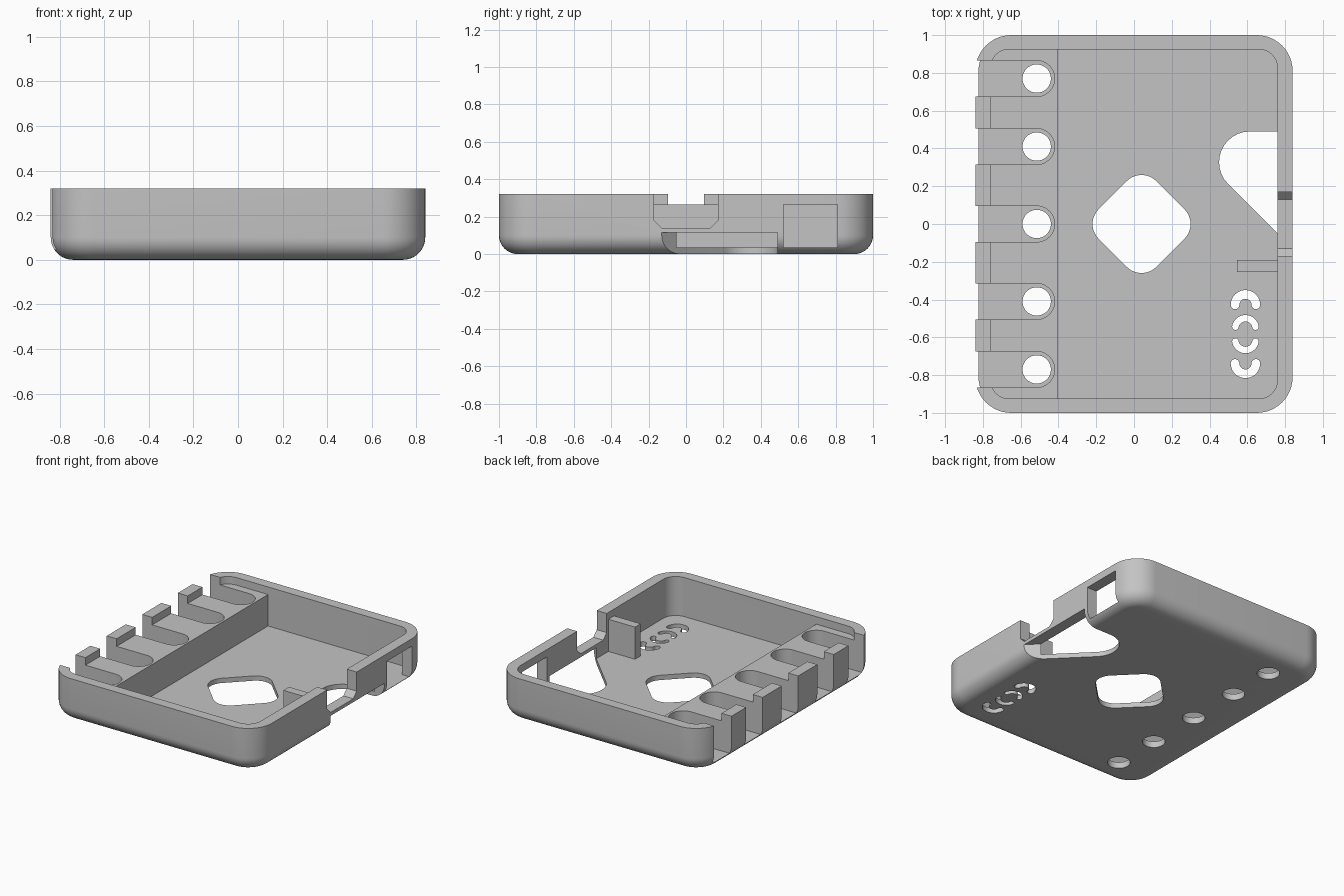
import bpy, bmesh, math
from mathutils import Vector

if "Cube" in bpy.data.objects:
    bpy.data.objects.remove(bpy.data.objects["Cube"])

gray = bpy.data.materials.new("plain gray")
gray.use_nodes = True
gray.diffuse_color = (0.55, 0.55, 0.55, 1)
gray.node_tree.nodes["Principled BSDF"].inputs["Base Color"].default_value = (0.55, 0.55, 0.55, 1)


def rounded(corners, steps=12):
    """Outline through corners (x, y, radius), each corner rounded."""
    out = []
    n = len(corners)
    for i, (x, y, r) in enumerate(corners):
        p = Vector((x, y))
        if r == 0:
            out.append(p)
            continue
        a = (Vector(corners[i - 1][:2]) - p).normalized()
        b = (Vector(corners[(i + 1) % n][:2]) - p).normalized()
        half = a.angle(b) / 2
        centre = p + (a + b).normalized() * (r / math.sin(half))
        start = p + a * (r / math.tan(half)) - centre
        end = p + b * (r / math.tan(half)) - centre
        a0 = math.atan2(start.y, start.x)
        sweep = math.atan2(start.x * end.y - start.y * end.x, start.dot(end))
        for k in range(steps + 1):
            t = a0 + sweep * k / steps
            out.append(centre + Vector((math.cos(t), math.sin(t))) * r)
    return out


def rectangle(x0, x1, y0, y1, left=0, right=0):
    return rounded([(x0, y0, left), (x1, y0, right), (x1, y1, right), (x0, y1, left)])


def loft(name, layers):
    """Closed solid through rings of 3D points."""
    bm = bmesh.new()
    rings = [[bm.verts.new(p) for p in ring] for ring in layers]
    bm.faces.new(list(reversed(rings[0])))
    bm.faces.new(rings[-1])
    for low, high in zip(rings, rings[1:]):
        for i in range(len(low)):
            j = (i + 1) % len(low)
            bm.faces.new((low[i], low[j], high[j], high[i]))
    bmesh.ops.recalc_face_normals(bm, faces=bm.faces)
    mesh = bpy.data.meshes.new(name)
    bm.to_mesh(mesh)
    bm.free()
    mesh.materials.append(gray)
    ob = bpy.data.objects.new(name, mesh)
    bpy.context.collection.objects.link(ob)
    return ob


def prism(name, outline, z0, z1):
    return loft(name, [[(p[0], p[1], z) for p in outline] for z in (z0, z1)])


def activate(ob):
    bpy.ops.object.select_all(action='DESELECT')
    ob.select_set(True)
    bpy.context.view_layer.objects.active = ob


def cut(ob, cutter):
    cutter.hide_render = True
    activate(ob)
    mod = ob.modifiers.new("cut", 'BOOLEAN')
    mod.operation = 'DIFFERENCE'
    mod.solver = 'EXACT'
    mod.object = cutter
    bpy.ops.object.modifier_apply(modifier=mod.name)
    bpy.data.objects.remove(cutter)


# Outer tray body with a rounded bottom edge
W, H, FLOOR, SHELF, EDGE = 0.84, 0.32, 0.035, 0.265, 0.1
layers = []
for k in range(11):
    t = math.pi / 2 * k / 10
    inset = EDGE * (1 - math.sin(t))
    ring = rectangle(inset - W, W - inset, inset - 1, 1 - inset, 0.19 - inset, 0.19 - inset)
    layers.append([(p.x, p.y, EDGE * (1 - math.cos(t))) for p in ring])
layers.append([(p[0], p[1], H) for p in layers[-1]])
tray = loft("tray", layers)

# Shallow recess over the shelf, then the deep main cavity
cut(tray, prism("recess", rectangle(-0.76, 0.76, -0.925, 0.925, 0.1, 0.1), SHELF, 1))
cut(tray, prism("cavity", rectangle(-0.405, 0.76, -0.925, 0.925, 0, 0.1), FLOOR, 1))

# Row of cable slots with a round hole in each
for y in (-0.77, -0.41, 0, 0.41, 0.77):
    cut(tray, prism("slot", rectangle(-1, -0.42, y - 0.095, y + 0.095, 0, 0.0949), 0.045, 1))
    circle = [(-0.515 + 0.075 * math.cos(a), y + 0.075 * math.sin(a))
              for a in (math.tau * k / 40 for k in range(40))]
    cut(tray, prism("hole", circle, -0.1, 0.2))

# Rounded diamond opening in the floor
d, cx = 0.305, 0.04
cut(tray, prism("diamond", rounded([(cx + d, 0, 0.11), (cx, d, 0.11), (cx - d, 0, 0.11), (cx, -d, 0.11)]), -0.1, 0.2))

# Sloped opening running through floor and side wall
cut(tray, prism("side_opening", rounded([(1, -0.29, 0), (1, 0.49, 0), (0.22, 0.49, 0.163)]), -0.1, 0.115))

# Window and chamfered notch in the side wall
cut(tray, prism("window", rectangle(0.7, 1, 0.52, 0.81), FLOOR, SHELF))
profile = [(-0.17, 1), (-0.17, 0.18), (-0.13, 0.14), (0.13, 0.14), (0.17, 0.18), (0.17, 1)]
cut(tray, loft("notch", [[(x, y, z) for y, z in profile] for x in (0.7, 1)]))


def arch(y, radius, width, sign, spread):
    """Curved band with round ends, opening away from sign."""
    def at(a, r):
        return (0.59 + r * math.cos(a), y + sign * r * math.sin(a))
    lo, hi = math.pi / 2 - spread, math.pi / 2 + spread
    half, n = width / 2, 20
    pts = [at(lo + (hi - lo) * k / n, radius + half) for k in range(n + 1)]
    for end, flip in ((hi, 1), (lo, -1)):
        c = at(end, radius)
        for k in range(1, 8):
            a = end + math.pi * k / 8 + (0 if flip > 0 else math.pi)
            pts.append((c[0] + half * math.cos(a), c[1] + sign * half * math.sin(a)))
        if flip > 0:
            pts += [at(hi + (lo - hi) * k / n, radius - half) for k in range(n + 1)]
    return pts


# Mirrored pairs of curved vents
for sign in (1, -1):
    cut(tray, prism("large_vent", arch(-0.583 + sign * 0.155, 0.055, 0.046, sign, 1.57), -0.1, 0.2))
    cut(tray, prism("small_vent", arch(-0.583 + sign * 0.03, 0.054, 0.034, sign, 1.4), -0.1, 0.2))

# Upright support tab against the side wall
tab = prism("support_tab", rectangle(0.545, 0.77, -0.255, -0.19), FLOOR - 0.005, 0.27)

activate(tray)
bpy.ops.object.shade_smooth_by_angle()
